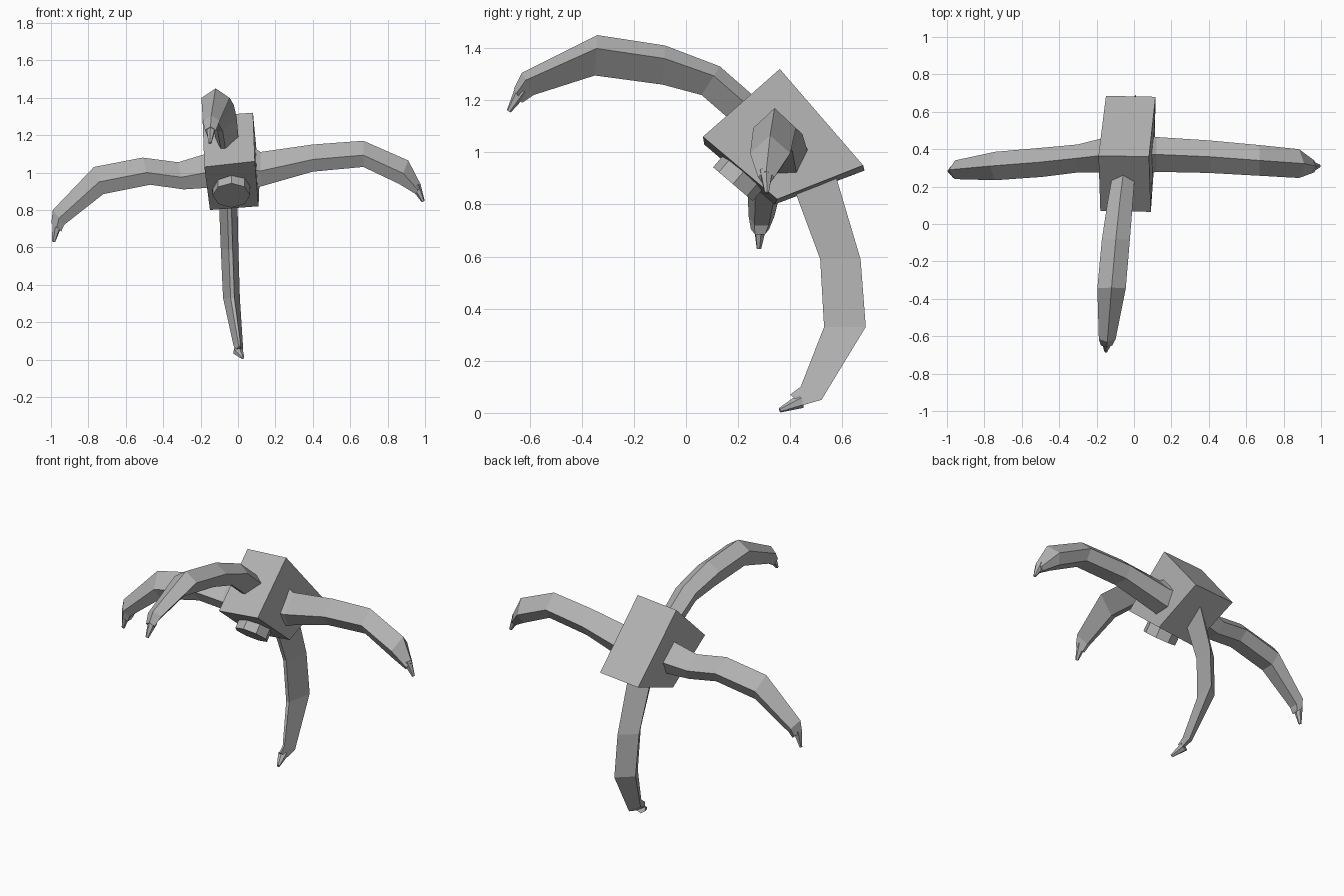
import bpy, bmesh
from mathutils import Vector

# Dark grey used on every part
grey = bpy.data.materials.new("dark_grey")
grey.diffuse_color = (0.45, 0.45, 0.45, 1)


def make_object(name, bm):
    bmesh.ops.recalc_face_normals(bm, faces=bm.faces)
    mesh = bpy.data.meshes.new(name)
    bm.to_mesh(mesh)
    bm.free()
    mesh.materials.append(grey)
    obj = bpy.data.objects.new(name, mesh)
    bpy.context.collection.objects.link(obj)
    return obj


def loft(name, rings):
    """Skin a stack of closed rings and cap both ends."""
    bm = bmesh.new()
    loops = [[bm.verts.new(p) for p in ring] for ring in rings]
    n = len(loops[0])
    for a, b in zip(loops, loops[1:]):
        for i in range(n):
            j = (i + 1) % n
            bm.faces.new((a[i], a[j], b[j], b[i]))
    bm.faces.new(loops[0])
    bm.faces.new(loops[-1])
    return make_object(name, bm)


def finger(name, sideways, section, rings):
    """Each ring: back point (u, z), palm point (u, z), lateral centre, half width."""
    out = []
    for tu, tz, bu, bz, c, w in rings:
        ring = []
        for lat, h in section:
            u, z, s = bu + (tu - bu) * h, bz + (tz - bz) * h, c + lat * w
            ring.append((u, s, z) if sideways else (s, u, z))
        out.append(ring)
    return loft(name, out)


def prism(name, p0, p1, r0, r1, sides):
    p0, p1 = Vector(p0), Vector(p1)
    axis = p1 - p0
    bm = bmesh.new()
    bmesh.ops.create_cone(bm, cap_ends=True, segments=sides, radius1=r0,
                          radius2=r1, depth=axis.length)
    obj = make_object(name, bm)
    obj.location = (p0 + p1) / 2
    obj.rotation_mode = 'QUATERNION'
    obj.rotation_quaternion = axis.to_track_quat('Z', 'Y')
    return obj


# Palm block, slightly tilted
loft("palm_block", [
    [(-0.18, 0.07, 1.03), (-0.19, 0.365, 1.30), (-0.15, 0.685, 0.93), (-0.15, 0.34, 0.80)],
    [(0.09, 0.065, 1.06), (0.08, 0.36, 1.32), (0.115, 0.68, 0.95), (0.11, 0.35, 0.82)],
])

# Stub under the palm
prism("palm_stub", (-0.035, 0.25, 0.96), (-0.035, 0.18, 0.878), 0.1, 0.1, 8)

# Cross-sections: (lateral, height from palm side to back)
ridged = [(0, 1), (1, 0.45), (0.55, 0), (-0.55, 0), (-1, 0.45)]
tall = [(0, 1), (1, 0.67), (-0.1, 0), (-0.5, 0), (-1, 0.67)]
slanted = [(1, 1), (0.35, 0), (-0.1, 0), (-1, 0.5)]

# Right finger
finger("right_finger", True, ridged, [
    (0.06, 1.15, 0.06, 0.91, 0.37, 0.105),
    (0.12, 1.11, 0.12, 0.925, 0.372, 0.093),
    (0.40, 1.15, 0.40, 1.005, 0.36, 0.087),
    (0.67, 1.17, 0.67, 1.03, 0.34, 0.082),
    (0.91, 1.065, 0.86, 0.94, 0.323, 0.077),
    (0.98, 0.93, 0.95, 0.885, 0.308, 0.032),
])

# Left finger
finger("left_finger", True, ridged, [
    (-0.14, 1.11, -0.14, 0.92, 0.37, 0.095),
    (-0.32, 1.055, -0.29, 0.91, 0.35, 0.075),
    (-0.51, 1.08, -0.47, 0.935, 0.33, 0.078),
    (-0.77, 1.03, -0.72, 0.885, 0.31, 0.076),
    (-0.99, 0.80, -0.93, 0.72, 0.29, 0.05),
    (-0.998, 0.73, -0.945, 0.685, 0.284, 0.035),
])

# Front finger
finger("front_finger", False, tall, [
    (0.29, 1.19, 0.21, 1.09, -0.055, 0.06),
    (0.13, 1.33, 0.06, 1.22, -0.075, 0.068),
    (-0.08, 1.41, -0.09, 1.26, -0.097, 0.075),
    (-0.34, 1.45, -0.35, 1.295, -0.12, 0.076),
    (-0.63, 1.305, -0.585, 1.22, -0.143, 0.045),
    (-0.66, 1.245, -0.63, 1.19, -0.147, 0.03),
])

# Thumb
finger("thumb", False, slanted, [
    (0.56, 0.96, 0.40, 0.90, -0.055, 0.05),
    (0.67, 0.59, 0.515, 0.59, -0.045, 0.047),
    (0.69, 0.33, 0.53, 0.33, -0.035, 0.045),
    (0.52, 0.05, 0.44, 0.10, 0.002, 0.026),
    (0.45, 0.03, 0.40, 0.07, 0.005, 0.02),
])

# Claws
for name, base, tip in [
    ("right_claw", (0.95, 0.308, 0.93), (0.99, 0.31, 0.845)),
    ("left_claw", (-0.965, 0.285, 0.73), (-0.986, 0.28, 0.63)),
    ("front_claw", (-0.145, -0.63, 1.24), (-0.15, -0.68, 1.158)),
    ("thumb_claw", (0.0, 0.44, 0.045), (0.025, 0.36, 0.01)),
]:
    prism(name, base, tip, 0.028, 0.009, 6)
